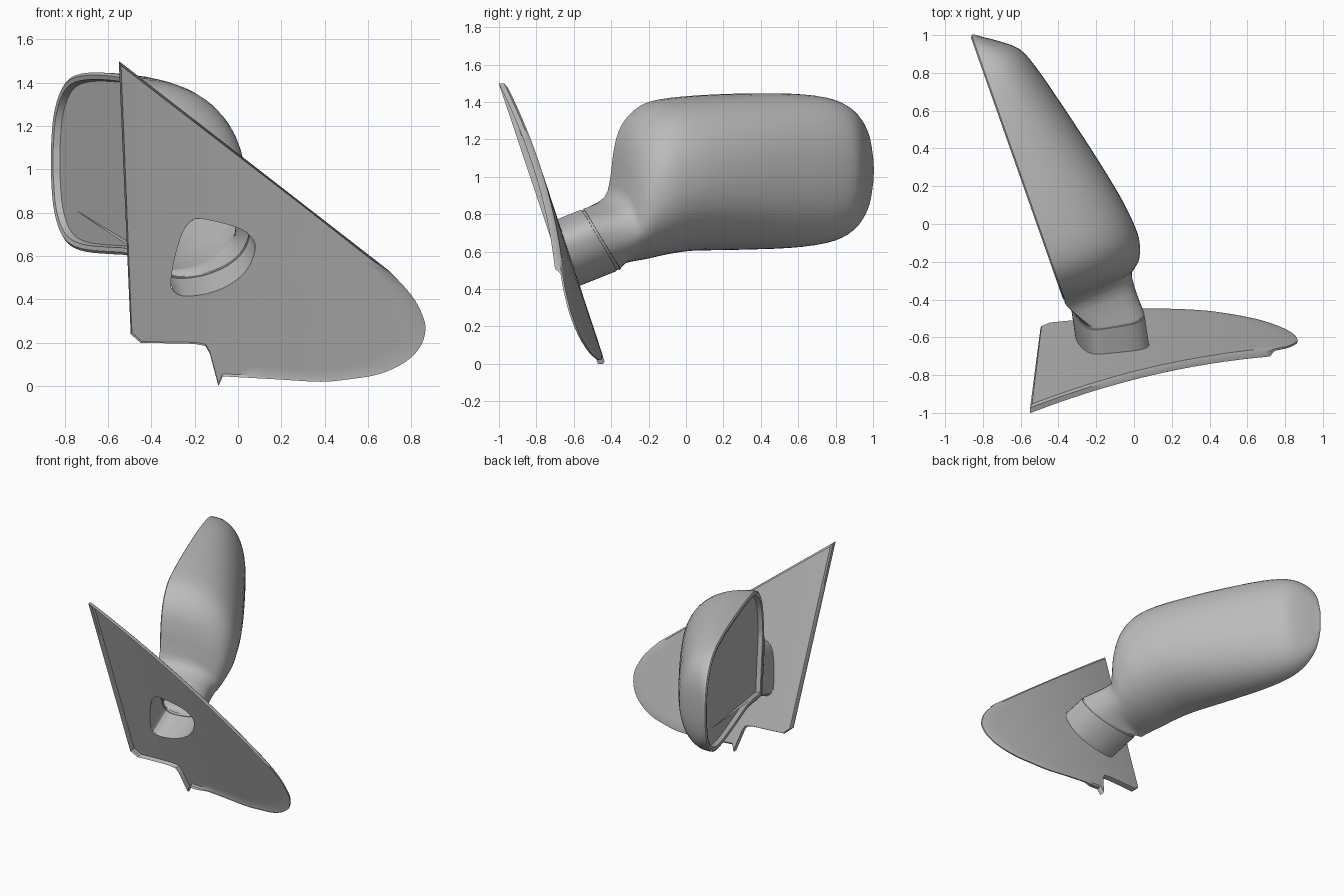
import bpy, bmesh
from math import sin, cos, pi, atan2, radians
from mathutils import Vector

if "Cube" in bpy.data.objects:
    bpy.data.objects.remove(bpy.data.objects["Cube"])

grey = bpy.data.materials.new("plain_grey")
grey.use_nodes = True
colour = (0.5, 0.5, 0.5, 1)
grey.diffuse_color = colour
grey.node_tree.nodes["Principled BSDF"].inputs["Base Color"].default_value = colour


def spline(points, steps, closed=False):
    """Smooth curve through points of any dimension."""
    pts = [Vector(p) for p in points]
    n = len(pts)

    def get(i):
        return pts[i % n] if closed else pts[max(0, min(n - 1, i))]

    out = []
    for i in range(n if closed else n - 1):
        a, b, c, d = (get(i + k) for k in (-1, 0, 1, 2))
        for j in range(steps):
            t = j / steps
            out.append(b + (c - a) * (t / 2) + (a * 2 - b * 5 + c * 4 - d) * (t * t / 2)
                       + (b * 3 - a - c * 3 + d) * (t ** 3 / 2))
    return out if closed else out + [pts[-1]]


def resample(points, count):
    """Evenly spaced points along a polyline, without its last point."""
    lengths = [(b - a).length for a, b in zip(points, points[1:])]
    total, out, i, done = sum(lengths), [], 0, 0
    for k in range(count):
        target = total * k / count
        while done + lengths[i] < target:
            done += lengths[i]
            i += 1
        out.append(points[i].lerp(points[i + 1], (target - done) / max(lengths[i], 1e-9)))
    return out


def loft(bm, rings):
    """Skin closed rings; returns the faces of each band."""
    rows = [[bm.verts.new(p) for p in ring] for ring in rings]
    n = len(rows[0])
    bands = [[bm.faces.new((a[i], a[(i + 1) % n], b[(i + 1) % n], b[i])) for i in range(n)]
             for a, b in zip(rows, rows[1:])]
    return rows, bands


def finish(name, bm, angle=35):
    bmesh.ops.recalc_face_normals(bm, faces=bm.faces)
    mesh = bpy.data.meshes.new(name)
    bm.to_mesh(mesh)
    bm.free()
    mesh.materials.append(grey)
    obj = bpy.data.objects.new(name, mesh)
    bpy.context.collection.objects.link(obj)
    bpy.ops.object.select_all(action="DESELECT")
    obj.select_set(True)
    bpy.context.view_layer.objects.active = obj
    bpy.ops.object.shade_smooth_by_angle(angle=radians(angle))
    return obj


def on_plate(p, lift=0):
    """Place an (x, z) point on the gently curved, leaning plate."""
    x, z = p
    return Vector((x, -0.43 - 0.33 * z - 0.12 * x * x - lift, z))


# Opening in the plate, clockwise from its upper left corner
hole = spline([(-.2, .77), (-.13, .765), (0, .73), (.06, .69), (.08, .64), (.05, .55),
               (-.02, .48), (-.13, .43), (-.25, .415), (-.3, .44), (-.31, .48),
               (-.29, .6), (-.25, .72)], 8, closed=True)
BACK, FLAT = 28, 10
corner = 9 * 8
hole_ring = resample(hole[:corner + 1], BACK) + resample(hole[corner:] + hole[:1], FLAT)

# Mounting plate: straight edges, rounded tail and notched foot
tail = spline([(.7, .53), (.8, .42), (.85, .33), (.865, .26), (.84, .18), (.77, .11),
               (.65, .055), (.5, .03), (.38, .02), (.2, .03)], 4)
corners = [Vector(p) for p in [(-.07, .045), (-.09, 0), (-.13, .15), (-.15, .185),
                               (-.2, .195), (-.45, .2), (-.495, .24), (-.55, 1.5)]]
path = tail + corners + tail[:1]
outline = []
for a, b in zip(path, path[1:]):
    parts = max(1, round((b - a).length / 0.07))
    outline += [a.lerp(b, k / parts) for k in range(parts)]

centre = Vector((-.12, .6))


def bearing(p):
    return atan2(p.y - centre.y, p.x - centre.x)


dense = [a.lerp(b, k / 6) for a, b in zip(hole, hole[1:] + hole[:1]) for k in range(6)]
inner = [min(dense, key=lambda h: abs(sin((bearing(h) - bearing(p)) / 2))) for p in outline]


def flange(p):
    return 0.04 if p.y > 0.5 or p.x < 0 else 0.015


steps = (0, .15, .3, .45, .6, .75, .88, .97)
rings = [[on_plate(h.lerp(p, t)) for h, p in zip(inner, outline)] for t in steps]
rings.append([on_plate(p, flange(p) * 0.3) for p in outline])
rings.append([on_plate(p, flange(p)) for p in outline])
bm = bmesh.new()
loft(bm, rings)
finish("mounting_plate", bm)


# Hollow stem, running from the opening to a slanted seam
def stem_ring(t, scale=1):
    ring = []
    for p in hole_ring:
        reach = t * (0.14 + 0.08 * (0.77 - p.y) / 0.355)
        ring.append(on_plate(p) + Vector((-0.15, 1, 0.4)) * reach)
    mid = sum(ring, Vector((0, 0, 0))) / len(ring)
    return [mid + (p - mid) * scale for p in ring]


bm = bmesh.new()
loft(bm, [stem_ring(0), stem_ring(.5), stem_ring(.92), stem_ring(.925, .975),
          stem_ring(.995, .975), stem_ring(1)])
finish("stem", bm, 30)

# Housing: D-shaped sections along the glass line
start = Vector((-.37, -.39, 0))
along = Vector((-.332, .943, 0))
outward = Vector((.943, .332, 0))


def section(s_top, z_top, s_low, z_low, depth):
    def place(f, d):
        s = s_low + (s_top - s_low) * f
        return start + along * s + outward * d + Vector((0, 0, z_low + (z_top - z_low) * f))

    ring = []
    for k in range(BACK):
        a = pi / 2 - pi * k / BACK
        rise = abs(sin(a)) ** 0.9 * (1 if a > 0 else -1)
        ring.append(place(0.5 + rise / 2, depth * max(0, cos(a)) ** 0.9))
    return ring + [place(k / FLAT, 0) for k in range(FLAT)]


# upper station and height, lower station and height, depth
stations = [(-.05, .89, .02, .53, .375), (-.015, 1, .06, .54, .4), (0, 1.12, .11, .55, .435),
            (.03, 1.24, .17, .56, .46), (.09, 1.33, .24, .575, .478),
            (.2, 1.4, .32, .59, .477), (.4, 1.43, .45, .605, .455),
            (.7, 1.445, .7, .61, .395), (1, 1.445, 1, .62, .32),
            (1.2, 1.425, 1.2, .645, .265), (1.32, 1.38, 1.32, .69, .215),
            (1.4, 1.31, 1.4, .76, .12), (1.45, 1.22, 1.45, .85, .045),
            (1.474, 1.1, 1.474, .97, .012)]
keys = [stem_ring(1)] + [section(*s) for s in stations]
STEPS = 3
columns = [spline(column, STEPS) for column in zip(*keys)]
bm = bmesh.new()
rows, bands = loft(bm, list(zip(*columns)))
bm.faces.new(rows[-1])

# Flat side becomes one face, framed by a lip and sunk for the glass
flat_faces = [f for band in bands[2 * STEPS:] for f in band[BACK:]]
opening = bmesh.ops.dissolve_faces(bm, faces=flat_faces, use_verts=False)["region"][0]
bm.normal_update()
for width, sink in ((.012, -.008), (.02, .004), (.008, .03)):
    bmesh.ops.inset_region(bm, faces=[opening], thickness=width, use_even_offset=True)
    bmesh.ops.translate(bm, verts=opening.verts, vec=outward * sink)
glass_outline = [v.co.copy() for v in opening.verts]
bmesh.ops.delete(bm, geom=[opening], context="FACES_ONLY")
finish("mirror_housing", bm, 40)

# Mirror glass
bm = bmesh.new()
bm.faces.new([bm.verts.new(p) for p in glass_outline])
finish("mirror_glass", bm)
